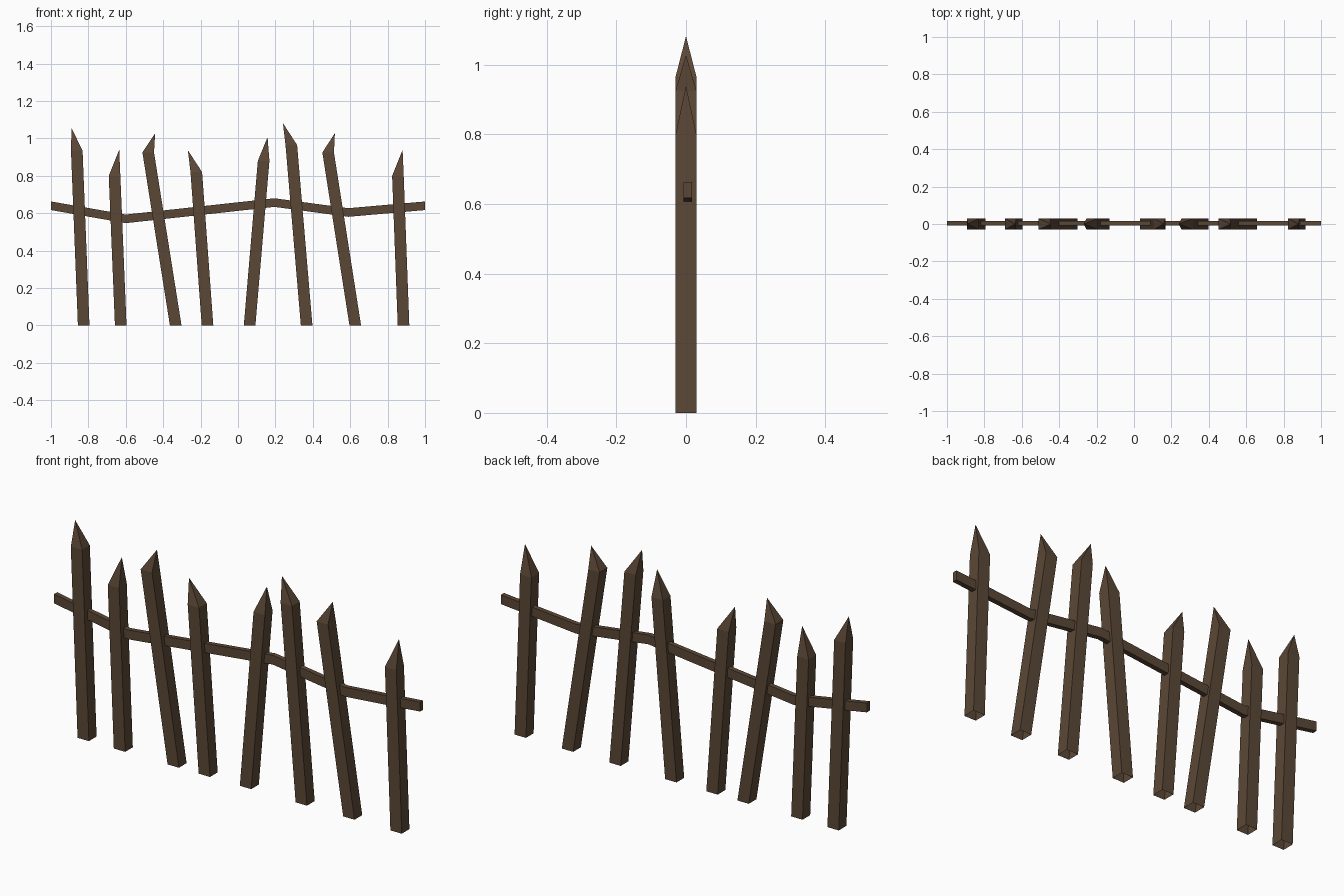
import bpy, bmesh

if "Cube" in bpy.data.objects:
    bpy.data.objects.remove(bpy.data.objects["Cube"])

wood = bpy.data.materials.new("dark_brown_wood")
wood.diffuse_color = (0.105, 0.064, 0.037, 1)
wood.use_nodes = True
wood.node_tree.nodes["Principled BSDF"].inputs["Base Color"].default_value = wood.diffuse_color


def finish(name, bm):
    bmesh.ops.recalc_face_normals(bm, faces=bm.faces)
    me = bpy.data.meshes.new(name)
    bm.to_mesh(me)
    bm.free()
    me.materials.append(wood)
    ob = bpy.data.objects.new(name, me)
    bpy.context.collection.objects.link(ob)


def ring(bm, x, z, hw, y0, y1):
    return [bm.verts.new((x + sx * hw, y, z))
            for sx, y in ((-1, y0), (1, y0), (1, y1), (-1, y1))]


def picket(i, base_x, top_x, top_z, tip_x, tip_z):
    # leaning square post, open underneath, with an off-centre point
    bm = bmesh.new()
    a = ring(bm, base_x, 0, 0.031, -0.03, 0.03)
    b = ring(bm, top_x, top_z, 0.031, -0.03, 0.03)
    tip = bm.verts.new((tip_x, 0, tip_z))
    for k in range(4):
        n = (k + 1) % 4
        bm.faces.new((a[k], a[n], b[n], b[k]))
        bm.faces.new((b[k], b[n], tip))
    finish(f"picket_{i}", bm)


# base x, shoulder x, shoulder z, tip x, tip z
pickets = [
    (-0.825, -0.862, 0.935, -0.89, 1.055),
    (-0.627, -0.66, 0.80, -0.635, 0.94),
    (-0.333, -0.48, 0.925, -0.443, 1.028),
    (-0.163, -0.223, 0.82, -0.268, 0.937),
    (0.062, 0.137, 0.88, 0.158, 1.007),
    (0.367, 0.285, 0.965, 0.24, 1.082),
    (0.627, 0.482, 0.925, 0.518, 1.028),
    (0.885, 0.855, 0.80, 0.88, 0.94),
]
for i, p in enumerate(pickets, 1):
    picket(i, *p)

# bent rail running through the pickets
bm = bmesh.new()
path = [(-1, 0.64), (-0.6, 0.57), (0.195, 0.657), (0.59, 0.604), (1, 0.64)]
rings = [[bm.verts.new((x, y, z + dz)) for y, dz in
          ((-0.007, -0.023), (0.017, -0.023), (0.017, 0.023), (-0.007, 0.023))]
         for x, z in path]
for a, b in zip(rings, rings[1:]):
    for k in range(4):
        n = (k + 1) % 4
        bm.faces.new((a[k], a[n], b[n], b[k]))
bm.faces.new(rings[0])
bm.faces.new(rings[-1])
finish("rail", bm)
